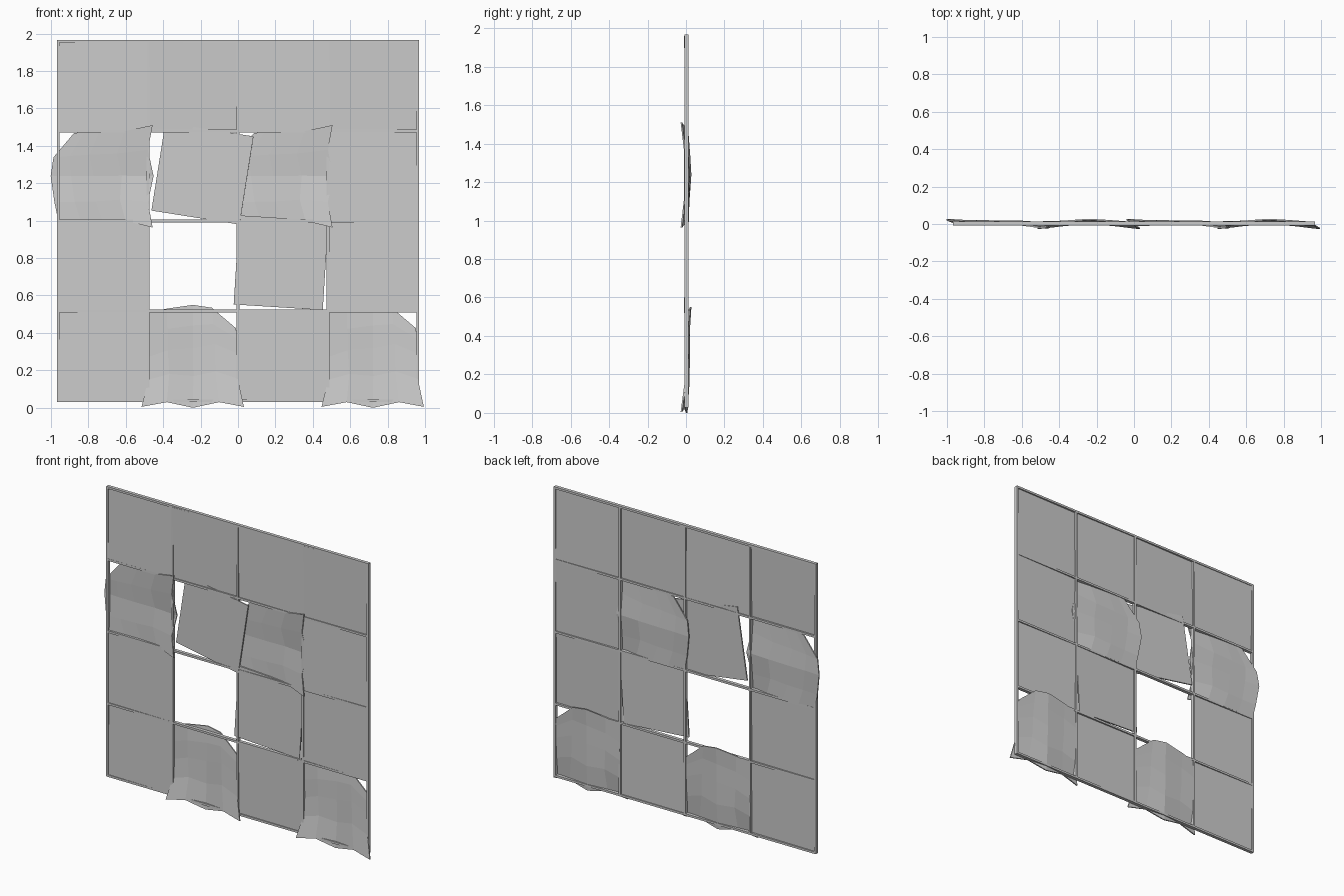
import bpy, bmesh, math, random
from mathutils import Matrix, Vector

if "Cube" in bpy.data.objects:
    bpy.data.objects.remove(bpy.data.objects["Cube"])

random.seed(4)
PITCH = 0.481
BASE = 0.036


def centre(col, row):
    return (-0.962 + PITCH * (col + 0.5), BASE + PITCH * (row + 0.5))


def box(name, x, y, z, sx, sy, sz, rot=(0, 0, 0)):
    bm = bmesh.new()
    bmesh.ops.create_cube(bm, size=1)
    bmesh.ops.scale(bm, vec=(sx, sy, sz), verts=bm.verts)
    me = bpy.data.meshes.new(name)
    bm.to_mesh(me)
    bm.free()
    ob = bpy.data.objects.new(name, me)
    ob.location = (x, y, z)
    ob.rotation_euler = [math.radians(a) for a in rot]
    bpy.context.collection.objects.link(ob)
    return ob


# Outline of a bent panel as (x, y depth, z), one list per side
BOTTOM = [(-.275, -.024, -.265), (-.14, -.008, -.24), (0, .004, -.27),
          (.14, -.008, -.24), (.272, -.024, -.265)]
RIGHT = [BOTTOM[4], (.24, -.004, -.115), (.24, .004, .02), (.235, .006, .10), (.23, .008, .155)]
TOP = [(-.235, .008, .24), (-.14, .014, .26), (0, .024, .28), (.10, .018, .265), RIGHT[4]]
LEFT = [BOTTOM[0], (-.24, .004, -.12), (-.245, .012, 0), (-.24, .01, .12), TOP[0]]


def bent_panel(name, x, z, turn):
    """Panel grid blended between its four ragged sides, dented in the middle."""
    V = Vector
    me = bpy.data.meshes.new(name)
    bm = bmesh.new()
    grid = []
    for j in range(5):
        v = j / 4
        line = []
        for i in range(5):
            u = i / 4
            p = (V(BOTTOM[i]) * (1 - v) + V(TOP[i]) * v + V(LEFT[j]) * (1 - u) + V(RIGHT[j]) * u
                 - V(BOTTOM[0]) * (1 - u) * (1 - v) - V(BOTTOM[4]) * u * (1 - v)
                 - V(TOP[0]) * (1 - u) * v - V(TOP[4]) * u * v)
            p.y -= 0.014 * math.sin(math.pi * u) * math.sin(math.pi * v)
            line.append(p)
        grid.append(line)
    layers = [[[bm.verts.new(p + V((0, o, 0))) for p in line] for line in grid] for o in (-.004, .004)]
    f, b = layers
    for j in range(4):
        for i in range(4):
            bm.faces.new((f[j][i], f[j][i + 1], f[j + 1][i + 1], f[j + 1][i]))
            bm.faces.new((b[j][i], b[j + 1][i], b[j + 1][i + 1], b[j][i + 1]))
    # Rim joining front and back
    path = ([(0, i) for i in range(4)] + [(j, 4) for j in range(4)]
            + [(4, i) for i in range(4, 0, -1)] + [(j, 0) for j in range(4, 0, -1)])
    for k, (j, i) in enumerate(path):
        n, m = path[(k + 1) % 16]
        bm.faces.new((f[j][i], b[j][i], b[n][m], f[n][m]))
    bmesh.ops.rotate(bm, verts=bm.verts, matrix=Matrix.Rotation(math.radians(-turn), 3, 'Y'))
    bmesh.ops.recalc_face_normals(bm, faces=bm.faces)
    bm.to_mesh(me)
    bm.free()
    ob = bpy.data.objects.new(name, me)
    ob.location = (x, 0, z)
    bpy.context.collection.objects.link(ob)


# Thin lattice of frame bars behind the seams
for k in range(5):
    x = -0.962 + PITCH * k
    box("upright_bar", x, 0.003, 0.998, 0.014, 0.022, 1.935)
    box("cross_bar", 0, 0.003, BASE + PITCH * k, 1.935, 0.022, 0.014)

# Bent panels: grid cell -> quarter turn
bent = {(1, 0): 0, (3, 0): 0, (0, 2): 90, (2, 2): 90}
# Slipped panels: grid cell -> x, z, swing, yaw
slipped = {(1, 2): (-0.19, 1.252, 9, -2), (2, 1): (0.23, 0.775, 3.6, 1)}
missing = {(1, 1)}

for col in range(4):
    for row in range(4):
        cell = (col, row)
        x, z = centre(col, row)
        if cell in missing:
            continue
        if cell in bent:
            bent_panel("bent_panel", x, z + (-0.007 if row == 0 else 0), bent[cell])
        elif cell in slipped:
            x, z, swing, yaw = slipped[cell]
            box("slipped_panel", x, 0.002, z, 0.477, 0.009, 0.477, (0, swing, yaw))
        else:
            box("flat_panel", x, 0.001, z, 0.478, 0.01, 0.478,
                (random.uniform(-1, 1), 0, random.uniform(-1, 1)))
